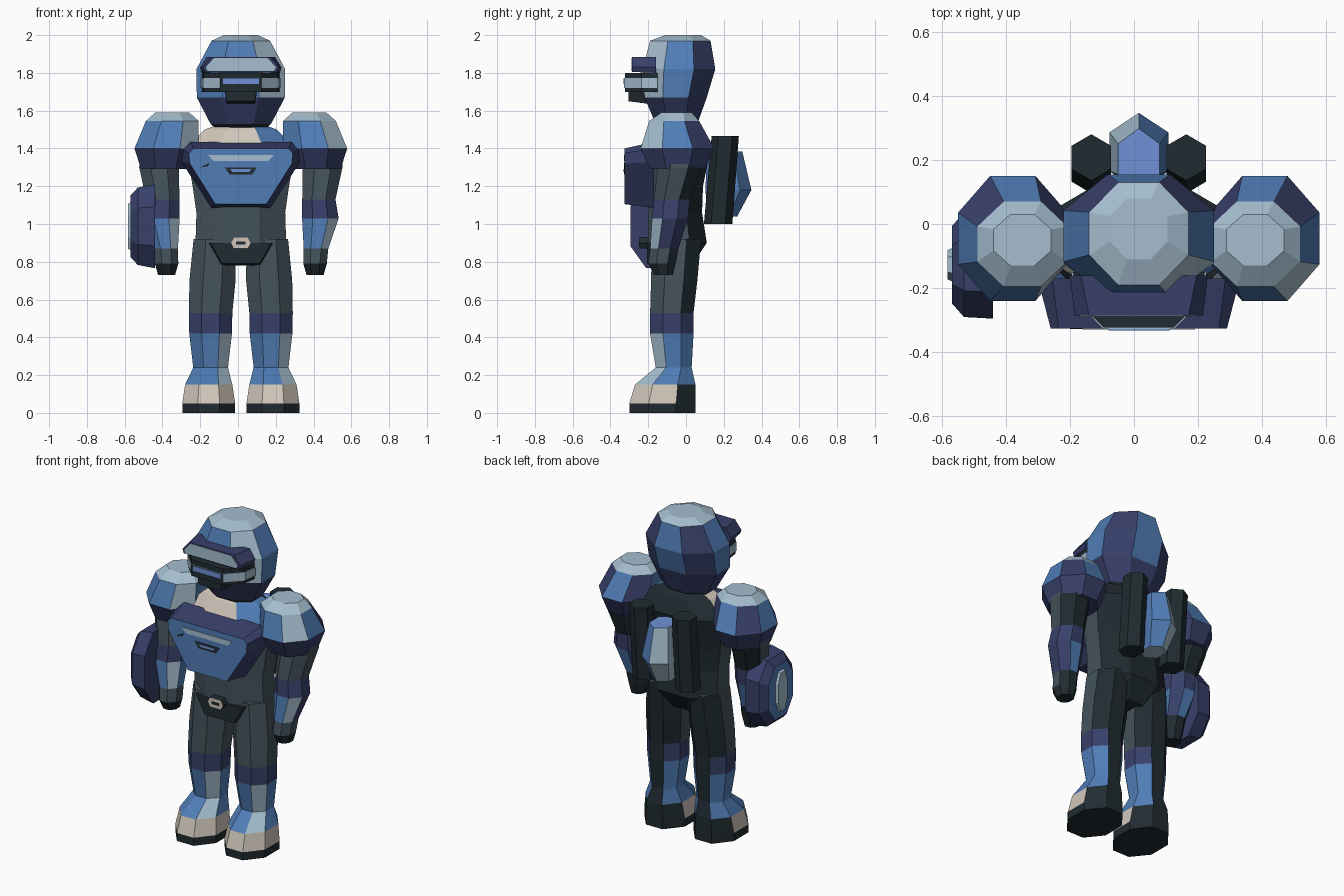
import bpy, bmesh, math
from mathutils import Vector

if "Cube" in bpy.data.objects:
    bpy.data.objects.remove(bpy.data.objects["Cube"], do_unlink=True)

CX = 0.015  # body centre line


def material(name, rgb):
    lin = [((v / 255 + 0.055) / 1.055) ** 2.4 for v in rgb] + [1]
    m = bpy.data.materials.new(name)
    m.use_nodes = True
    m.diffuse_color = lin
    bsdf = m.node_tree.nodes["Principled BSDF"]
    bsdf.inputs["Base Color"].default_value = lin
    bsdf.inputs["Roughness"].default_value = 0.8
    return m


MATS = [material("blue", (80, 125, 182)), material("pale blue", (165, 190, 207)),
        material("navy", (56, 64, 106)), material("slate grey", (68, 82, 91)),
        material("charcoal", (32, 43, 49)), material("beige", (208, 198, 186)),
        material("periwinkle", (112, 144, 214))]
BLUE, PALE, NAVY, GREY, DARK, BEIGE, PERI = range(7)


def skin(name, rings, rule):
    """Bridge equal-length rings of points, cap the ends, colour faces by rule."""
    bm = bmesh.new()
    loops = [[bm.verts.new(p) for p in ring] for ring in rings]
    n = len(loops[0])
    for a, b in zip(loops, loops[1:]):
        for i in range(n):
            j = (i + 1) % n
            bm.faces.new((a[i], a[j], b[j], b[i]))
    bm.faces.new(loops[0])
    bm.faces.new(loops[-1])
    bmesh.ops.recalc_face_normals(bm, faces=bm.faces)
    for f in bm.faces:
        f.material_index = rule(f.calc_center_median(), f.normal) if callable(rule) else rule
    me = bpy.data.meshes.new(name)
    bm.to_mesh(me)
    bm.free()
    for m in MATS:
        me.materials.append(m)
    ob = bpy.data.objects.new(name, me)
    bpy.context.collection.objects.link(ob)
    return ob


def stack(name, rows, rule, x=CX, sides=8, turn=0.5):
    """Stacked polygon rings; row = z, x offset, half width, front y, back y."""
    k = 1 / math.cos(math.pi / sides)
    rings = []
    for z, dx, hw, y0, y1 in rows:
        ring = []
        for i in range(sides):
            a = 2 * math.pi * (i + turn) / sides
            ring.append((x + dx + hw * k * math.cos(a),
                         (y0 + y1) / 2 + (y1 - y0) / 2 * k * math.sin(a), z))
        rings.append(ring)
    return skin(name, rings, rule)


def sym(half):
    """Mirror a half outline (x, z) into a closed one."""
    return half + [(-x, z) for x, z in reversed(half)]


def plate(name, y_back, back, y_front, front, rule):
    return skin(name, [[(CX + x, y, z) for x, z in o]
                       for y, o in ((y_back, back), (y_front, front))], rule)


# Colour rules
def armour(c, n):
    if n.z > 0.6:
        return PALE
    if n.z < -0.3:
        return NAVY
    if abs(n.x) > 0.4 and abs(n.y) > 0.4:
        if n.y > 0:
            return NAVY
        return PALE if n.x > 0 else BLUE
    return BLUE


def suit(c, n):
    return DARK if n.y > 0.5 else GREY


def torso_rule(c, n):
    if c.z < 0.89:
        return DARK
    if c.z < 1.41:
        return suit(c, n)
    if n.y > 0.3:
        return DARK
    return BLUE if n.x > 0.25 else BEIGE


def leg_rule(c, n):
    if c.z < 0.05:
        return DARK
    if c.z < 0.15:
        return DARK if n.y > 0.3 else BEIGE
    if c.z > 0.53:
        return suit(c, n)
    if n.y > 0.8:
        return DARK
    if c.z > 0.42:
        return NAVY
    return PALE if n.x > 0.4 and n.y < -0.4 else BLUE


def arm_rule(c, n):
    if c.z < 0.79:
        return DARK
    if c.z < 0.87 or c.z > 1.13:
        return suit(c, n)
    return NAVY if c.z > 1.03 else armour(c, n)


# Torso with pelvis and collar
stack("torso", [(0.78, 0, 0.13, -0.17, 0.03), (0.90, 0, 0.24, -0.20, 0.11),
                (1.06, 0, 0.235, -0.20, 0.085), (1.20, 0, 0.255, -0.20, 0.09),
                (1.40, 0, 0.29, -0.21, 0.13), (1.50, 0, 0.19, -0.15, 0.08),
                (1.53, 0, 0.11, -0.12, 0.04)], torso_rule)
plate("pelvis_panel", -0.15, sym([(0.18, 0.90), (0.11, 0.78)]),
      -0.207, sym([(0.16, 0.90), (0.10, 0.79)]), DARK)

# Legs, arms and shoulder guards
for s, side in ((1, "left"), (-1, "right")):
    stack(side + "_leg", [(0, 0.01 * s, 0.14, -0.30, 0.05), (0.05, 0.01 * s, 0.14, -0.30, 0.05),
                          (0.15, 0.01 * s, 0.125, -0.27, 0.05), (0.24, 0, 0.092, -0.16, 0.03),
                          (0.42, 0, 0.113, -0.19, 0.04), (0.53, 0, 0.115, -0.19, 0.04),
                          (0.70, -0.01 * s, 0.122, -0.185, 0.06), (0.92, -0.02 * s, 0.11, -0.18, 0.08)],
          leg_rule, CX + 0.16 * s)
    stack(side + "_arm", [(0.73, 0, 0.045, -0.17, -0.07), (0.79, 0, 0.062, -0.20, -0.055),
                          (0.87, 0.005 * s, 0.065, -0.19, -0.04), (1.03, 0.028 * s, 0.097, -0.18, 0.01),
                          (1.13, 0.02 * s, 0.088, -0.17, 0.02), (1.30, 0.04 * s, 0.105, -0.15, 0.08),
                          (1.40, 0.04 * s, 0.10, -0.13, 0.07)], arm_rule, CX + 0.393 * s)
    stack(side + "_shoulder_guard", [(1.29, 0.005 * s, 0.13, -0.19, 0.10), (1.40, 0, 0.17, -0.24, 0.15),
                                     (1.545, -0.03 * s, 0.14, -0.195, 0.07),
                                     (1.59, -0.03 * s, 0.09, -0.13, 0.03)],
          lambda c, n: NAVY if c.z < 1.37 else armour(c, n), CX + 0.393 * s)

# Helmet
stack("helmet", [(1.495, 0, 0.12, -0.12, 0.03), (1.53, 0, 0.16, -0.16, 0.06),
                 (1.67, 0, 0.233, -0.22, 0.11), (1.82, 0, 0.235, -0.23, 0.155),
                 (1.97, 0, 0.155, -0.19, 0.13), (2.0, 0, 0.09, -0.11, 0.08)],
      lambda c, n: DARK if c.z < 1.53 else armour(c, n))

# Brow guard with pale front
plate("brow_guard", -0.16, sym([(0.18, 1.885), (0.215, 1.83), (0.205, 1.80)]),
      -0.285, sym([(0.155, 1.885), (0.20, 1.83), (0.19, 1.805)]), NAVY)
plate("brow_face", -0.28, sym([(0.14, 1.88), (0.185, 1.83), (0.175, 1.81)]),
      -0.289, sym([(0.14, 1.88), (0.185, 1.83), (0.175, 1.81)]), PALE)


def wedge(name, z0, z1, grow, rule):
    """Face band that narrows towards the front."""
    half = [(0.205 + grow, -0.15), (0.195 + grow, -0.235), (0.11, -0.322 - grow)]
    return skin(name, [[(CX + x, y, z) for x, y in sym(half)] for z in (z0, z1)], rule)


wedge("face_band", 1.70, 1.80, 0, DARK)
wedge("cheek_strip", 1.72, 1.772, 0.006,
      lambda c, n: DARK if n.y < -0.9 else PALE)
plate("visor_lens", -0.32, sym([(0.095, 1.77), (0.095, 1.74)]),
      -0.332, sym([(0.095, 1.77), (0.095, 1.74)]), PERI)
plate("mouth_guard", -0.15, sym([(0.09, 1.72), (0.075, 1.63)]),
      -0.305, sym([(0.085, 1.72), (0.075, 1.65)]), DARK)

# Chest plate, front face blue
plate("chest_plate", -0.17, sym([(0.27, 1.435), (0.315, 1.40), (0.315, 1.33), (0.155, 1.085)]),
      -0.325, sym([(0.25, 1.40), (0.275, 1.375), (0.27, 1.32), (0.135, 1.105)]),
      lambda c, n: BLUE if n.y < -0.9 else NAVY)


def badge(name, outline, y, rule):
    plate(name, y + 0.006, outline, y, outline, rule)


badge("chest_stripe", sym([(0.175, 1.365), (0.145, 1.333)]), -0.329, PALE)
badge("chest_slot", sym([(0.085, 1.30), (0.06, 1.262)]), -0.328, DARK)
badge("chest_light", sym([(0.055, 1.29), (0.045, 1.275)]), -0.33, PERI)
badge("chest_notch", [(-0.215, 1.30), (-0.165, 1.325), (-0.175, 1.305)], -0.328, DARK)

# Belt buckle
frame = sym([(0.038, 0.93), (0.054, 0.90), (0.038, 0.87)])
plate("buckle", -0.19, frame, -0.246, frame,
      lambda c, n: BEIGE if n.y < -0.9 else DARK)
badge("buckle_hole", sym([(0.025, 0.908), (0.025, 0.892)]), -0.249, DARK)

# Back pack: two tilted tubes and a central unit
for s, side in ((1, "left"), (-1, "right")):
    stack(side + "_tube", [(1.0, 0, 0.062, 0.105, 0.235), (1.465, 0, 0.062, 0.145, 0.27)],
          DARK, CX + 0.148 * s, 6, 0.5)
stack("pack_unit", [(1.04, 0, 0.06, 0.12, 0.26), (1.18, 0, 0.092, 0.12, 0.33),
                    (1.385, 0, 0.065, 0.12, 0.285)],
      lambda c, n: PERI if n.z > 0.8 else (PALE if n.x < 0.3 else BLUE), CX, 6, 0.5)


# Forearm shield on the right arm
def shield_ring(x, hy, hz):
    pts = [(1, 0.47), (0.5, 1), (-0.5, 1), (-1, 0.47), (-1, -0.47), (-0.5, -1), (0.5, -1), (1, -0.47)]
    return [(x, -0.127 + hy * u, 0.988 + hz * v) for u, v in pts]


skin("shield", [shield_ring(-0.44, 0.168, 0.222), shield_ring(-0.53, 0.163, 0.205),
                shield_ring(-0.568, 0.12, 0.165)],
     lambda c, n: BLUE if n.x < -0.95 else NAVY)
skin("shield_panel", [shield_ring(-0.56, 0.055, 0.13), shield_ring(-0.582, 0.045, 0.12)], PALE)
